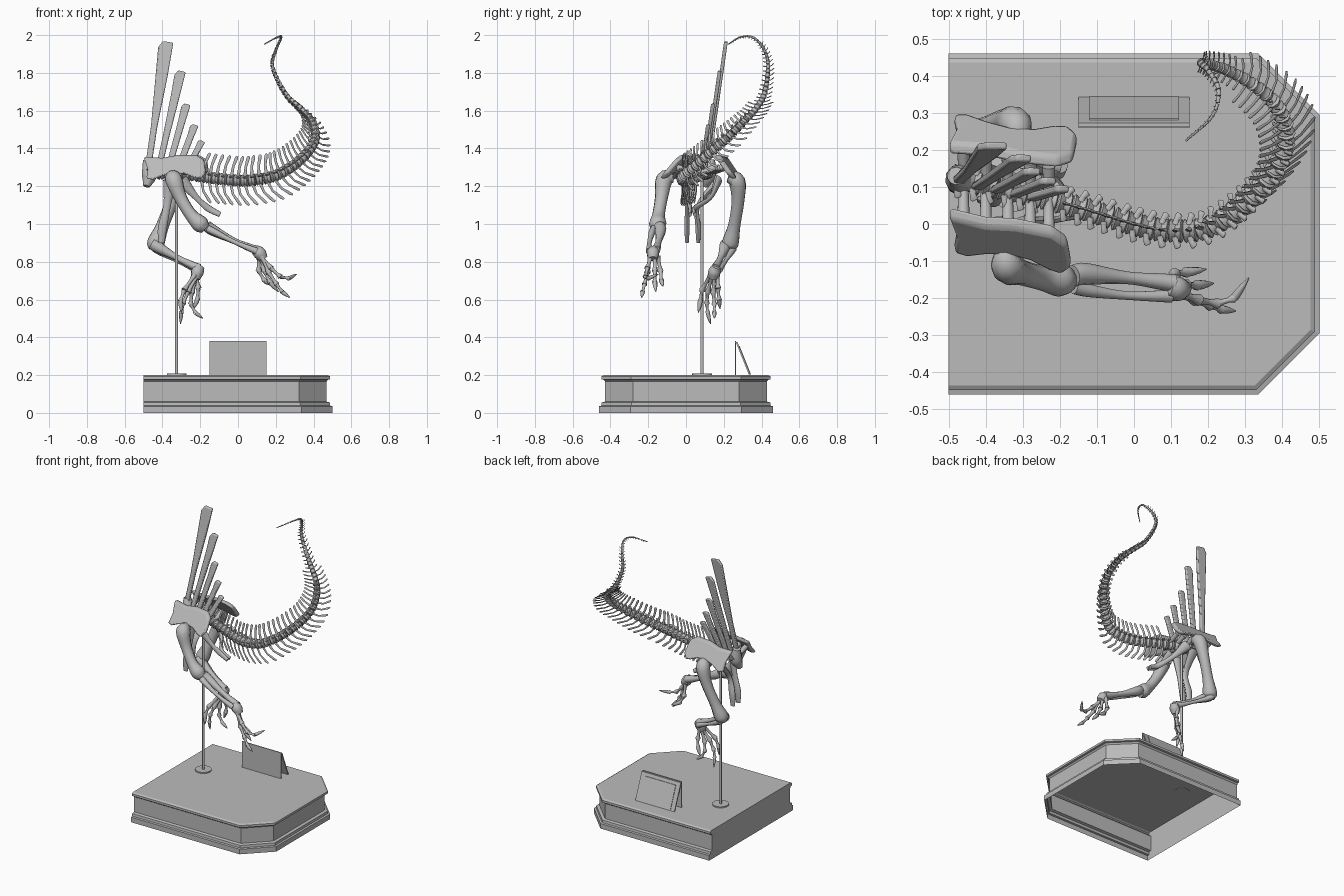
import bpy, bmesh, math
from mathutils import Vector

grey = bpy.data.materials.new("museum grey")
grey.diffuse_color = (0.5, 0.5, 0.5, 1)


def finish(name, bm, smooth=True, bevel=0):
    if name != "plinth":
        bmesh.ops.recalc_face_normals(bm, faces=bm.faces)
    me = bpy.data.meshes.new(name)
    bm.to_mesh(me)
    bm.free()
    ob = bpy.data.objects.new(name, me)
    bpy.context.collection.objects.link(ob)
    me.materials.append(grey)
    if bevel:
        mod = ob.modifiers.new("soft edges", "BEVEL")
        mod.width, mod.segments = bevel, 2
    if smooth:
        bpy.ops.object.select_all(action="DESELECT")
        ob.select_set(True)
        bpy.context.view_layer.objects.active = ob
        bpy.ops.object.shade_smooth_by_angle(angle=math.radians(50))
    return ob


def spline(pts, n):
    """Catmull-Rom through (x, y, z, radius) points."""
    p = [Vector(q) for q in pts]
    p = [2 * p[0] - p[1]] + p + [2 * p[-1] - p[-2]]
    out = []
    for i in range(1, len(p) - 2):
        a, b, c, d = p[i - 1:i + 3]
        for k in range(n):
            t = k / n
            out.append(0.5 * (2 * b + (c - a) * t + (2 * a - 5 * b + 4 * c - d) * t * t
                              + (3 * b - a - 3 * c + d) * t ** 3))
    return out + [p[-2]]


def frames(path, up):
    """Positions, tangents and carried up vectors along a path."""
    pos = [q.to_3d() if len(q) == 3 else Vector(q[:3]) for q in path]
    up, res = Vector(up), []
    for i, q in enumerate(pos):
        t = (pos[min(i + 1, len(pos) - 1)] - pos[max(i - 1, 0)]).normalized()
        up = (up - t * up.dot(t)).normalized()
        res.append((q, t, up.copy()))
    return res


def add_tube(bm, path, sides=8, flat=1.0, up=(0.05, 0.1, 1)):
    rings = []
    for (q, t, u), p in zip(frames(path, up), path):
        s = t.cross(u)
        r = max(p[3], 0.0015)
        rings.append([bm.verts.new(q + u * r * math.cos(a) + s * r * flat * math.sin(a))
                      for a in (2 * math.pi * k / sides for k in range(sides))])
    for a, b in zip(rings, rings[1:]):
        for k in range(sides):
            j = (k + 1) % sides
            bm.faces.new((a[k], a[j], b[j], b[k]))
    bm.faces.new(rings[0])
    bm.faces.new(rings[-1])


def bone(name, *pts, n=4, flat=1.0, sides=10, up=(0.05, 0.1, 1)):
    bm = bmesh.new()
    add_tube(bm, spline(pts, n), sides, flat, up)
    return finish(name, bm)


def plate(name, outline, depth, thick, bevel=0.006):
    """Plate drawn in x-z, placed in y by depth(x, z)."""
    bm = bmesh.new()
    a, b = [[bm.verts.new((x, depth(x, z) + s * thick / 2, z)) for x, z in outline] for s in (-1, 1)]
    bm.faces.new(a)
    bm.faces.new(b[::-1])
    for i in range(len(a)):
        j = (i + 1) % len(a)
        bm.faces.new((a[j], a[i], b[i], b[j]))
    return finish(name, bm, bevel > 0, bevel)


# Plinth: moulded shell, flat on the left, open below
def outline(d):
    c = d * 0.414
    return [(-0.5, -0.46 + d), (0.335 - c, -0.46 + d), (0.5 - d, -0.295 + c),
            (0.5 - d, 0.295 - c), (0.335 - c, 0.46 - d), (-0.5, 0.46 - d)]


bm = bmesh.new()
rings = [[bm.verts.new((x, y, z)) for x, y in outline(d)] for d, z in
         ((0, 0), (0, 0.035), (0.012, 0.038), (0.014, 0.055), (0.032, 0.06), (0.032, 0.165),
          (0.024, 0.175), (0.012, 0.178), (0.012, 0.193), (0.024, 0.2))]
for a, b in zip(rings, rings[1:]):
    for k in range(6):
        j = (k + 1) % 6
        bm.faces.new((a[k], a[j], b[j], b[k]))
bm.faces.new(rings[-1])
finish("plinth", bm, smooth=False)

# Information sign: upright card with a leaning back panel
plate("sign_front", [(-0.15, 0.2), (0.15, 0.2), (0.15, 0.38), (-0.15, 0.38)],
      lambda x, z: 0.262, 0.006, 0)
lean = lambda x, z: 0.266 + (0.38 - z) * 0.4
plate("sign_back", [(-0.15, 0.2), (0.15, 0.2), (0.15, 0.375), (-0.15, 0.375)], lean, 0.008, 0)
plate("sign_panel", [(-0.12, 0.205), (0.12, 0.205), (0.12, 0.355), (-0.12, 0.355)],
      lambda x, z: lean(x, z) + 0.005, 0.006, 0)

# Support pole and foot disc
for name, r, z0, z1 in (("pole", 0.008, 0.2, 1.25), ("pole_foot", 0.052, 0.198, 0.208)):
    bm = bmesh.new()
    bmesh.ops.create_cone(bm, cap_ends=True, segments=24, radius1=r, radius2=r, depth=z1 - z0)
    bmesh.ops.translate(bm, verts=bm.verts, vec=(-0.325, 0.085, (z0 + z1) / 2))
    finish(name, bm)

# Tail path with radius, from hips to whip tip
tail = spline([(-0.48, 0.125, 1.27, 0.036), (-0.3, 0.085, 1.265, 0.034), (-0.15, 0.045, 1.245, 0.033),
               (0, 0, 1.23, 0.033), (0.1, -0.018, 1.235, 0.033), (0.2, -0.008, 1.257, 0.032),
               (0.3, 0.06, 1.315, 0.03), (0.38, 0.15, 1.395, 0.028), (0.41, 0.23, 1.465, 0.026),
               (0.39, 0.31, 1.545, 0.022), (0.33, 0.37, 1.61, 0.019), (0.25, 0.415, 1.69, 0.016),
               (0.183, 0.435, 1.83, 0.012), (0.2, 0.415, 1.92, 0.009), (0.228, 0.36, 1.985, 0.007),
               (0.21, 0.29, 1.99, 0.005), (0.135, 0.22, 1.95, 0.003)], 30)
fr = frames(tail, (0, 0, 1))

# Vertebrae with upper spines, lower chevrons and side processes
bodies, spines, chevrons, sides_bm = (bmesh.new() for _ in range(4))


def ray(bm, start, way, length, r, bend, flat=0.55):
    pts = [(0, r), (0.5, r * 0.75), (0.9, r * 1.0), (1, r * 0.6)]
    add_tube(bm, [(*(start + way * length * t + bend * length * t * t), w) for t, w in pts], 6, flat, bend)


dist, nxt = 0, 0
for i in range(1, len(fr)):
    dist += (fr[i][0] - fr[i - 1][0]).length
    if dist < nxt:
        continue
    q, t, u = fr[i]
    r = tail[i][3]
    step = 0.013 + r * 0.75
    nxt = dist + step
    # spool-shaped body
    add_tube(bodies, [(*(q + t * step * k), r * w) for k, w in
                      ((-0.5, 0.85), (-0.4, 1), (0, 0.72), (0.4, 1), (0.5, 0.85))], 8, 1, u)
    s = t.cross(u)
    if q.x > -0.2 or dist > 0.5:
        ray(spines, q + u * r * 0.6, u, r * 3.3 if r > 0.018 else r * 1.7, r * 0.28, t * 0.22)
        if r > 0.008:
            ray(chevrons, q - u * r * 0.6, -u, r * 3.3 if r > 0.018 else r * 2, r * 0.25, t * 0.62)
    if r > 0.02:
        for sg in (-1, 1):
            ray(sides_bm, q + s * sg * r * 0.5 + u * r * 0.5, s * sg, r * 0.9, r * 0.3, t * 0.4)
finish("vertebrae", bodies)
finish("tail_spines", spines)
finish("tail_chevrons", chevrons)
finish("tail_side_processes", sides_bm)

# Tall sail spines: base x, base z, top x, top z, top width
for k, (x0, z0, x1, z1, w) in enumerate(((-0.48, 1.27, -0.378, 1.965, 0.04), (-0.425, 1.27, -0.302, 1.81, 0.029),
                                         (-0.375, 1.27, -0.272, 1.635, 0.024), (-0.325, 1.27, -0.228, 1.525, 0.022),
                                         (-0.28, 1.27, -0.19, 1.44, 0.02))):
    d = Vector((x1 - x0, z1 - z0))
    n = Vector((d.y, -d.x)).normalized()
    prof = [(0, 0.016), (0.35, 0.017), (0.75, w * 0.8), (0.95, w)]
    pts = [Vector((x0, z0)) + d * t - n * h for t, h in prof]
    pts += [Vector((x1, z1)) - n * w * 0.5, Vector((x1, z1)) + n * w * 0.9]
    pts += [Vector((x0, z0)) + d * t + n * h for t, h in prof[::-1] if t < 0.9]
    base = 0.115 - 0.2 * (x0 + 0.48)
    plate(f"sail_spine_{k + 1}", [tuple(p) for p in pts],
          lambda x, z: base + (z - 1.3) * 0.145, 0.02)

# Hip blades, one per side of the spine
hip = [(-0.5, 1.355), (-0.4, 1.35), (-0.32, 1.365), (-0.22, 1.365), (-0.18, 1.34), (-0.17, 1.27), (-0.195, 1.24),
       (-0.23, 1.245), (-0.28, 1.265), (-0.34, 1.27), (-0.4, 1.255), (-0.45, 1.235), (-0.485, 1.24), (-0.478, 1.29)]
plate("hip_blade_near", hip, lambda x, z: 0.035 - (x + 0.5) * 0.2 - (1.36 - z) * 0.8, 0.034, 0.01)
plate("hip_blade_far", [(x * 1.05 + 0.025 if x > -0.45 else x, z) for x, z in hip],
      lambda x, z: 0.2 + (1.36 - z) * 0.7 - (x + 0.5) * 0.1, 0.034, 0.01)

# Sacral ribs and lower hip bones
for k, x in enumerate((-0.46, -0.4, -0.34, -0.28, -0.23)):
    y = 0.12 - 0.22 * (x + 0.48)
    bone(f"sacral_rib_{k + 1}", (x, y - 0.115, 1.3, 0.018), (x, y, 1.27, 0.014), (x, y + 0.09, 1.3, 0.018))
for side, y in (("near", 0.0), ("far", 0.17)):
    m = 0.035 + (y - 0.085) * 0.15
    bone(f"ischium_{side}", (-0.3, y, 1.235, 0.036), (-0.22, y * 0.7 + 0.01, 1.14, 0.016),
         (-0.16, m, 1.085, 0.018), (-0.095, m, 1.05, 0.014), flat=0.6)
    m = 0.035 + (y - 0.085) * 0.35
    bone(f"pubis_{side}", (-0.36, y, 1.23, 0.036), (-0.375, m, 1.1, 0.02),
         (-0.4, m, 0.98, 0.024), (-0.405, m, 0.9, 0.016), flat=0.6, up=(1, 0, 0))
bone("front_sacral_end", (-0.485, 0.1, 1.2, 0.018), (-0.47, 0.12, 1.26, 0.04), (-0.48, 0.13, 1.34, 0.024))

# Near leg
bone("near_thigh", (-0.345, -0.07, 1.25, 0.03), (-0.34, -0.115, 1.235, 0.046), (-0.305, -0.13, 1.14, 0.035),
     (-0.25, -0.145, 1.05, 0.034), (-0.2, -0.15, 1.0, 0.046), (-0.172, -0.15, 0.975, 0.03))
bone("near_shin", (-0.165, -0.14, 0.99, 0.03), (-0.13, -0.135, 0.965, 0.03), (-0.02, -0.145, 0.91, 0.017),
     (0.07, -0.155, 0.872, 0.022), (0.11, -0.16, 0.86, 0.024))
bone("near_calf", (-0.16, -0.17, 0.975, 0.02), (-0.12, -0.18, 0.955, 0.018), (-0.02, -0.193, 0.905, 0.012),
     (0.1, -0.195, 0.855, 0.018))
bone("near_ankle", (0.09, -0.17, 0.865, 0.026), (0.115, -0.175, 0.845, 0.034), (0.135, -0.175, 0.815, 0.024))

# Far leg
bone("far_thigh", (-0.315, 0.225, 1.25, 0.03), (-0.32, 0.27, 1.225, 0.045), (-0.35, 0.275, 1.12, 0.035),
     (-0.4, 0.255, 0.99, 0.034), (-0.435, 0.235, 0.9, 0.046), (-0.44, 0.23, 0.865, 0.03))
bone("far_shin", (-0.455, 0.21, 0.895, 0.03), (-0.42, 0.205, 0.875, 0.03), (-0.33, 0.185, 0.825, 0.017),
     (-0.25, 0.165, 0.785, 0.02), (-0.205, 0.155, 0.765, 0.024))
bone("far_calf", (-0.44, 0.25, 0.87, 0.02), (-0.4, 0.235, 0.845, 0.017), (-0.32, 0.21, 0.805, 0.011),
     (-0.215, 0.175, 0.755, 0.018))
bone("far_ankle", (-0.2, 0.16, 0.775, 0.024), (-0.215, 0.15, 0.745, 0.034), (-0.225, 0.145, 0.71, 0.024))


# Toes: jointed bones narrowing to a curved claw
def toe(name, *pts):
    bm = bmesh.new()
    for k in range(len(pts) - 1):
        a, b = Vector(pts[k]), Vector(pts[k + 1])
        r = 0.017 - 0.002 * k
        ws = (0.9, 0.6, 0.55, 1) if k < len(pts) - 2 else (1, 0.95, 0.65, 0.12)
        add_tube(bm, [(*a.lerp(b, t), r * w) for t, w in zip((0, 0.3, 0.65, 1), ws)])
    finish(name, bm)


toe("near_toe_1", (0.12, -0.185, 0.83), (0.175, -0.205, 0.765), (0.225, -0.215, 0.72), (0.27, -0.2, 0.712), (0.31, -0.145, 0.735))
toe("near_toe_2", (0.125, -0.19, 0.83), (0.165, -0.205, 0.74), (0.205, -0.22, 0.68), (0.235, -0.23, 0.64), (0.275, -0.235, 0.61))
toe("near_toe_3", (0.12, -0.165, 0.83), (0.14, -0.165, 0.75), (0.17, -0.165, 0.69), (0.215, -0.16, 0.64))
toe("near_toe_4", (0.11, -0.15, 0.83), (0.11, -0.135, 0.75), (0.14, -0.13, 0.7), (0.195, -0.122, 0.67))
toe("far_toe_1", (-0.215, 0.14, 0.73), (-0.265, 0.115, 0.64), (-0.29, 0.11, 0.58), (-0.3, 0.115, 0.53), (-0.305, 0.13, 0.47))
toe("far_toe_2", (-0.22, 0.15, 0.73), (-0.245, 0.145, 0.635), (-0.25, 0.15, 0.575), (-0.225, 0.15, 0.53), (-0.185, 0.15, 0.5))
toe("far_toe_3", (-0.22, 0.165, 0.73), (-0.21, 0.17, 0.66), (-0.215, 0.175, 0.6), (-0.235, 0.18, 0.55))
toe("far_toe_4", (-0.23, 0.13, 0.73), (-0.285, 0.085, 0.65), (-0.305, 0.075, 0.59), (-0.3, 0.065, 0.53))
